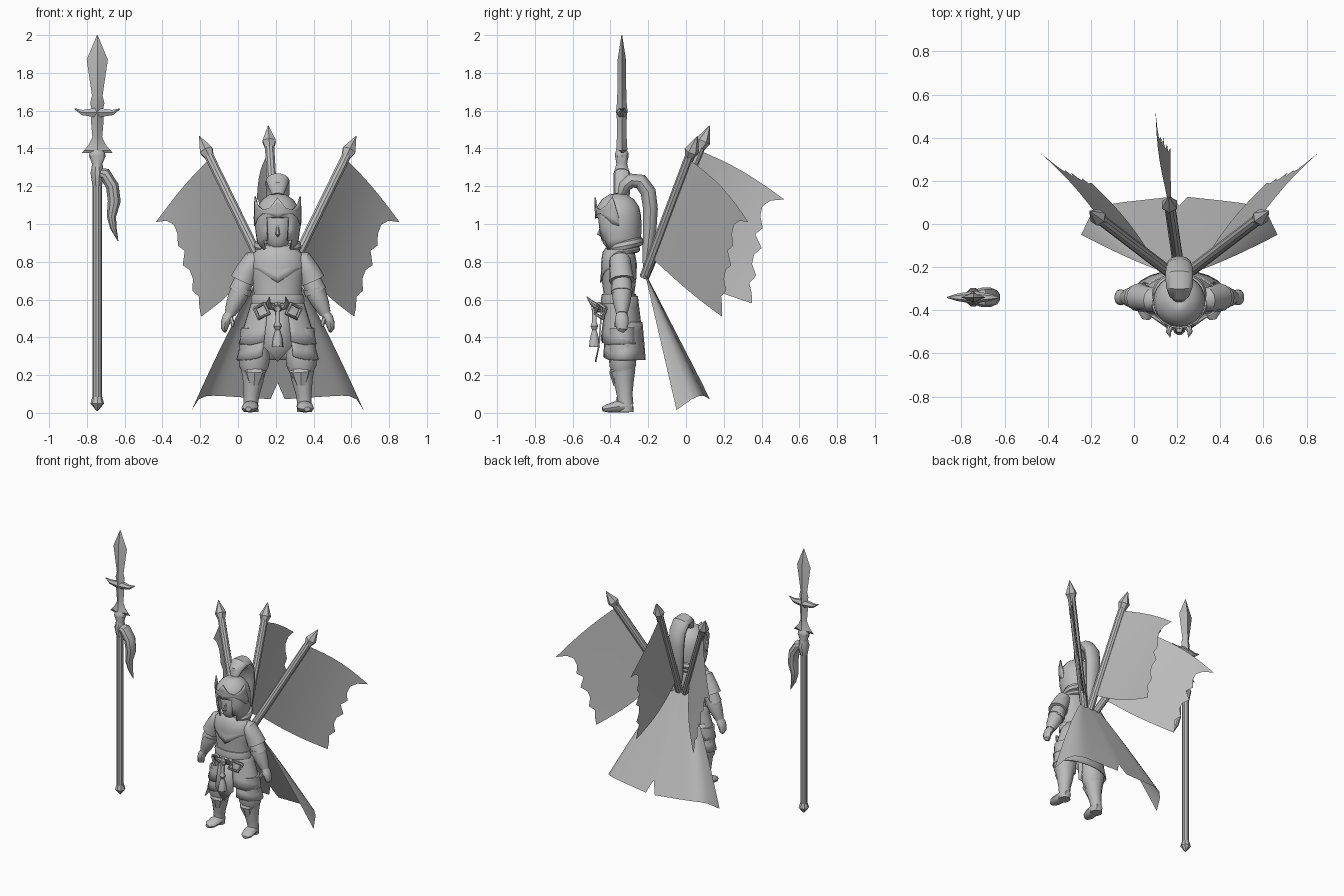
import bpy, bmesh, math
from mathutils import Vector

CX = 0.21      # figure centre line
SX = -0.745    # spear centre line
CY = -0.355    # figure depth

grey = bpy.data.materials.new("plain_grey")
grey.diffuse_color = (0.5, 0.5, 0.5, 1)


def make(name, verts, faces, x=CX, mirror=False, solid=0):
    me = bpy.data.meshes.new(name)
    me.from_pydata([tuple(v) for v in verts], [], faces)
    bm = bmesh.new()
    bm.from_mesh(me)
    bmesh.ops.recalc_face_normals(bm, faces=bm.faces)
    bm.to_mesh(me)
    bm.free()
    me.materials.append(grey)
    ob = bpy.data.objects.new(name, me)
    ob.location.x = x
    bpy.context.collection.objects.link(ob)
    if mirror:
        ob.modifiers.new("mirror", 'MIRROR')
    if solid:
        ob.modifiers.new("thickness", 'SOLIDIFY').thickness = solid
    return ob


def tube(name, pts, radii, n=12, ref=(1, 0, 0), keep=None, caps=True, **kw):
    """Elliptical tube; radii are (along ref, across ref) or one number."""
    pts = [Vector(p) for p in pts]
    ref = Vector(ref)
    verts, faces = [], []
    for i, p in enumerate(pts):
        t = (pts[min(i + 1, len(pts) - 1)] - pts[max(i - 1, 0)]).normalized()
        u = (ref - t * ref.dot(t)).normalized()
        v = t.cross(u)
        r = radii[i] if isinstance(radii[i], tuple) else (radii[i], radii[i])
        for k in range(n):
            a = 2 * math.pi * k / n
            verts.append(p + u * r[0] * math.cos(a) + v * r[1] * math.sin(a))
    for i in range(len(pts) - 1):
        for k in range(n):
            a, b = i * n + k, i * n + (k + 1) % n
            faces.append((a, b, b + n, a + n))
    if keep:
        faces = [f for f in faces if keep(sum((verts[i] for i in f), Vector()) / 4)]
    if caps:
        faces += [tuple(range(n)), tuple(range(len(verts) - n, len(verts)))]
    return make(name, verts, faces, **kw)


def column(name, rows, n=16, x0=0, **kw):
    """Upright body of rows (z, rx, ry, cy)."""
    return tube(name, [(x0, r[3], r[0]) for r in rows], [(r[1], r[2]) for r in rows], n, **kw)


def grid(name, f, nu, nv, **kw):
    verts = [f(i / nu, j / nv) for j in range(nv + 1) for i in range(nu + 1)]
    w = nu + 1
    faces = [(j * w + i, j * w + i + 1, j * w + w + i + 1, j * w + w + i)
             for j in range(nv) for i in range(nu)]
    return make(name, verts, faces, **kw)


def shell(name, angles, tops, bots, rt, rb, cy=CY, solid=0.008):
    """Mirrored plate wrapped round the body, angle 0 at the front."""
    def f(u, v):
        i = round(u * (len(angles) - 1))
        a = math.radians(angles[i])
        rx, ry = (rt[k] + (rb[k] - rt[k]) * v for k in (0, 1))
        return (rx * math.sin(a), cy - ry * math.cos(a), tops[i] + (bots[i] - tops[i]) * v)
    return grid(name, f, len(angles) - 1, 4, mirror=True, solid=solid)


# --- spear ---
def spear(name, rows, n):
    column(name, [(z, rx, ry, -0.34) for z, rx, ry in rows], n, x=SX)


spear("spear_shaft", [(0.07, .024, .024), (1.3, .024, .024)], 10)
spear("spear_butt", [(0.01, .004, .004), (.05, .036, .036), (.085, .026, .026)], 8)
spear("spear_collar", [(1.2, .025, .025), (1.27, .036, .045), (1.3, .03, .035), (1.32, .028, .03),
                       (1.36, .044, .038), (1.38, .04, .036), (1.4, .02, .02)], 10)
spear("spear_blade", [(1.375, .083, .01), (1.39, .07, .03), (1.42, .045, .028), (1.46, .026, .026),
                      (1.55, .034, .026), (1.6, .028, .03), (1.64, .038, .026), (1.68, .028, .024),
                      (1.87, .056, .022), (2.0, .002, .002)], 4)
tube("spear_guard", [(-.12, -.34, 1.61), (-.08, -.34, 1.59), (0, -.34, 1.59), (.08, -.34, 1.59),
                     (.12, -.34, 1.61)], [.003, .016, .03, .016, .003], 6, (0, 1, 0), x=SX)
tube("spear_horsehair", [(-.01, -.34, 1.27), (.04, -.34, 1.265), (.08, -.34, 1.2), (.09, -.34, 1.12),
                         (.075, -.34, 1.04), (.085, -.34, .98), (.11, -.34, .91)],
     [.03, (.045, .035), (.045, .036), (.04, .036), (.03, .026), (.02, .018), .002], 10, (0, 1, 0), x=SX)

# --- head, helmet and plume ---
column("face", [(.865, .02, .02, -.41), (.88, .045, .05, -.395), (.93, .072, .072, -.38),
                (1.0, .078, .075, -.375), (1.06, .075, .07, -.37)])
tube("nose", [(0, -.445, .99), (0, -.462, .945), (0, -.445, .935)], [.006, .012, .005], 6)
column("helmet", [(.87, .098, .1, -.345), (.92, .112, .113, -.35), (.98, .12, .12, -.355),
                  (1.04, .12, .122, -.36), (1.09, .11, .112, -.36), (1.13, .082, .086, -.36),
                  (1.155, .045, .048, -.36), (1.165, .002, .002, -.36)], 24, caps=False, solid=0.01,
       keep=lambda c: not (c.y < -.4 and abs(c.x) < .07 and c.z < 1.04))
shell("visor", [0, 20, 40, 60, 76, 92], [1.14, 1.085, 1.075, 1.1, 1.145, 1.03],
      [1.03, 1.05, 1.055, 1.03, 1.0, .99], (.127, .125), (.124, .122), -.36)
tube("plume", [(0, -.345, 1.15), (0, -.325, 1.2), (0, -.29, 1.23), (0, -.24, 1.225), (0, -.2, 1.17),
               (0, -.188, 1.08), (0, -.192, .97), (0, -.205, .85), (0, -.22, .73)],
     [(.03, .02), (.05, .034), (.062, .04), (.064, .042), (.062, .042), (.058, .04), (.052, .036),
      (.04, .026), (.01, .008)], 14)

# --- torso and collar ---
column("torso", [(.5, .13, .085, CY), (.62, .124, .08, CY), (.72, .138, .093, CY),
                 (.79, .15, .095, CY), (.84, .135, .088, CY), (.88, .085, .07, -.345), (.9, .05, .05, -.345)], 20)
shell("breastplate", [0, 20, 40, 60, 80], [.85] * 5, [.69, .72, .75, .765, .77], (.128, .086), (.146, .1))
ring = [2 * math.pi * k / 24 for k in range(25)]
tube("collar_roll", [(.1 * math.sin(a), -.325 - .075 * math.cos(a), .885 - .022 * math.cos(a)) for a in ring],
     [.027] * 25, 8, (0, 0, 1))
tube("lower_collar_roll", [(.1 * math.sin(a), -.34 - .078 * math.cos(a), .855 - .012 * math.cos(a)) for a in ring],
     [.02] * 25, 8, (0, 0, 1))

# --- arms ---
tube("pauldron", [(.09, CY, .83), (.125, -.35, .81), (.16, -.345, .755), (.185, -.34, .7)],
     [.03, .056, .06, .067], mirror=True)
tube("elbow_band", [(.17, -.34, .72), (.205, -.34, .64)], [.05, .056], mirror=True)
tube("forearm", [(.19, -.34, .68), (.207, -.34, .625), (.23, -.34, .575), (.252, -.34, .525)],
     [.05, .052, .044, .03], mirror=True)
tube("cuff", [(.192, -.34, .66), (.2, -.34, .63)], [.058, .056], mirror=True)
tube("hand", [(.248, -.34, .535), (.265, -.34, .505), (.278, -.34, .475), (.282, -.34, .445), (.278, -.345, .43)],
     [(.022, .024), (.028, .036), (.024, .036), (.018, .03), (.008, .015)], mirror=True)
tube("thumb", [(.25, -.355, .505), (.238, -.37, .475), (.238, -.375, .455)], [.012, .012, .006], 6, mirror=True)

# --- skirt and belt ---
wrap = [14, 30, 46, 62, 78, 94, 110, 126, 142, 160, 180]
shell("skirt_upper", wrap, [.62] * 11, [.385, .37, .36] + [.365] * 8, (.13, .085), (.208, .116), -.34)
shell("skirt_lower", [22] + wrap[1:], [.48] * 11, [.3, .29] + [.28] * 9, (.165, .1), (.22, .117), -.33)
column("belt", [(.58, .14, .094, CY), (.6, .142, .096, CY), (.63, .134, .09, CY)], 20)
make("front_cloth", [(-.05, -.44, .58), (.05, -.44, .58), (.075, -.458, .35), (0, -.475, .27), (-.075, -.458, .35)],
     [(0, 1, 2, 3, 4)], solid=0.008)
tube("belt_horn", [(.012, -.45, .56), (.04, -.475, .565), (.05, -.5, .585), (.042, -.525, .615)],
     [.018, .018, .012, .002], 8, mirror=True)
buckle = [(.085 + .042 * math.cos(a), -.452 + .03 * math.cos(a), .54 + .042 * math.sin(a))
          for a in [math.radians(20 + 90 * k) for k in range(5)]]
tube("buckle_ring", buckle, [.01] * 5, 6, (0, 1, .01), mirror=True)
tube("belt_knot", [(0, -.44, .56), (0, -.5, .55)], [.03, .015], 8)
column("tassel", [(.35, .03, .03, -.485), (.4, .024, .024, -.485), (.44, .012, .012, -.485),
                  (.46, .022, .022, -.485), (.48, .012, .012, -.485), (.57, .014, .014, -.485)], 10)

# --- legs and boots ---
column("thigh", [(.45, .07, .07, -.34), (.3, .082, .074, -.335), (.25, .08, .07, -.335), (.19, .05, .05, -.33)],
       x0=.125, mirror=True)
tube("shin", [(.128, -.33, .23), (.13, -.33, .17), (.138, -.325, .1), (.142, -.32, .05), (.142, -.32, .004)],
     [(.066, .062), (.055, .054), (.042, .042), (.038, .04), (.04, .042)], mirror=True)
tube("knee_guard", [(.125, -.35, .15), (.122, -.362, .22), (.115, -.37, .285)],
     [(.03, .035), (.06, .045), (.012, .012)], 8, mirror=True)
tube("foot", [(.14, -.283, .03), (.14, -.31, .036), (.145, -.37, .032), (.152, -.415, .024), (.156, -.442, .02)],
     [(.025, .025), (.04, .034), (.044, .03), (.04, .022), (.016, .012)], mirror=True)


# --- cape ---
def cape(u, v):
    s = 2 * u - 1
    a = abs(s)
    t = v * (0.87 if a < 0.02 else 1)                  # centre slit
    drop = 0.67 - 0.03 * a + 0.085 * a ** 14           # curled lower corners
    return (s * (0.07 + 0.385 * t ** 0.85),
            -0.22 + 0.35 * t - t * (0.05 * a + 0.13 * a ** 10),
            0.75 - t * (drop + 0.01))


grid("cape", cape, 24, 12)


# --- banners: poles, finials and torn flags ---
TEAR = [0, .13, .19, .18, .12, .17, .07, .12, .11, .04, .08, .03, 0]


def banner(side, base, tip, corners, sag, mirror):
    base, tip = Vector(base), Vector(tip)
    d = (tip - base).normalized()
    tube(side + "_banner_pole", [base, tip - d * .1], [.026, .026], 10, (0, 1, 0), mirror=mirror)
    tube(side + "_banner_finial", [tip - d * .13, tip - d * .09, tip], [.026, .04, .002], 6, (0, 1, 0), mirror=mirror)
    a, b, c, e = (Vector(p) for p in corners)          # pole top, outer top, outer bottom, pole bottom
    normal = (b - a).cross(e - a).normalized()

    def flag(u, v):
        w = u * (1 - TEAR[round(v * 12)] * u ** 3)
        p = a.lerp(b, w).lerp(e.lerp(c, w), v)
        bulge = (b - c).normalized() * .02 * math.sin(math.pi * w) * (1 - 2 * v)
        return p + bulge + normal * sag * math.sin(math.pi * w)
    grid(side + "_banner_flag", flag, 8, 12, mirror=mirror)


banner("side", (.05, -.22, .72), (.415, .06, 1.465),
       [(.365, .02, 1.34), (.645, .33, 1.01), (.405, .19, .51), (.11, -.18, .82)], .015, True)
banner("middle", (0, -.22, .72), (-.05, .125, 1.52),
       [(-.04, .07, 1.39), (-.11, .52, 1.13), (-.04, .35, .58), (-.005, -.18, .82)], .015, False)

# smooth shading with crisp edges
bpy.ops.object.select_all(action='SELECT')
bpy.context.view_layer.objects.active = bpy.context.selected_objects[0]
bpy.ops.object.shade_smooth_by_angle(angle=math.radians(35))
